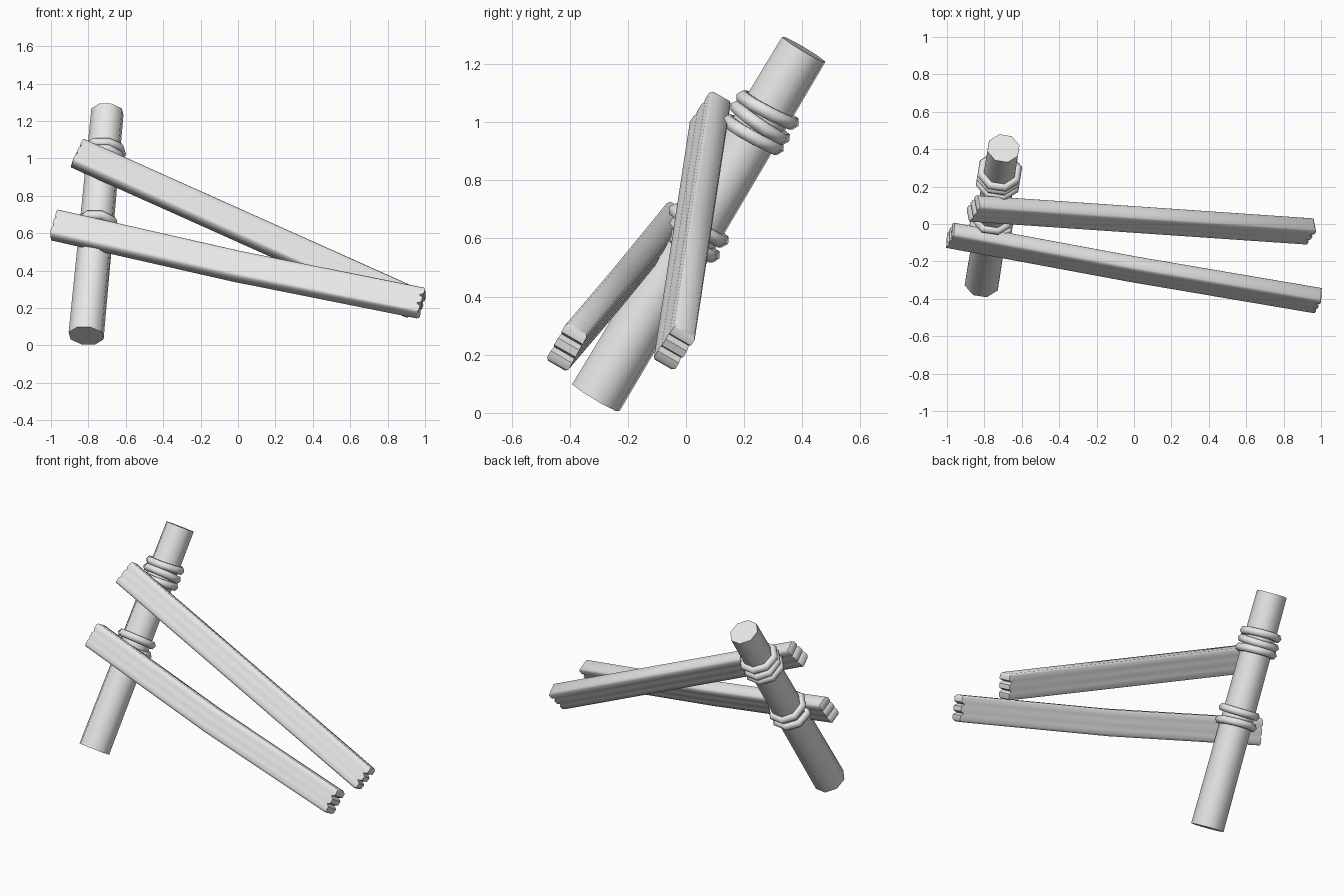
import bpy, bmesh, math
from mathutils import Vector, Matrix

cube = bpy.data.objects.get("Cube")
if cube:
    bpy.data.objects.remove(cube, do_unlink=True)

grey = bpy.data.materials.new("pale_grey")
grey.use_nodes = True
grey.diffuse_color = (0.8, 0.8, 0.8, 1)
grey.node_tree.nodes["Principled BSDF"].inputs["Base Color"].default_value = (0.8, 0.8, 0.8, 1)


def finish(name, bm, angle=50):
    bmesh.ops.recalc_face_normals(bm, faces=bm.faces)
    mesh = bpy.data.meshes.new(name)
    bm.to_mesh(mesh)
    bm.free()
    mesh.materials.append(grey)
    ob = bpy.data.objects.new(name, mesh)
    bpy.context.collection.objects.link(ob)
    bpy.ops.object.select_all(action='DESELECT')
    ob.select_set(True)
    bpy.context.view_layer.objects.active = ob
    bpy.ops.object.shade_smooth_by_angle(angle=math.radians(angle))
    return ob


# Leaning post
foot, head = Vector((-0.812, -0.31, 0.052)), Vector((-0.698, 0.405, 1.25))
axis = (head - foot).normalized()
turn = axis.to_track_quat('Z', 'Y').to_matrix().to_4x4()
bm = bmesh.new()
bmesh.ops.create_cone(bm, cap_ends=True, segments=8, radius1=0.097, radius2=0.089,
                      depth=(head - foot).length,
                      matrix=Matrix.Translation((foot + head) / 2) @ turn
                      @ Matrix.Rotation(math.pi / 8, 4, 'Z'))
finish("post", bm)


# Rope rings wound round the post
def rope_ring(name, along, tilt, major=0.099, minor=0.025, sides=8, tube=6):
    bm = bmesh.new()
    place = (Matrix.Translation(foot.lerp(head, along)) @ turn
             @ Matrix.Rotation(math.radians(tilt), 4, 'X')
             @ Matrix.Rotation(math.pi / 8, 4, 'Z'))
    rows = []
    for i in range(sides):
        a = math.tau * i / sides
        row = []
        for j in range(tube):
            b = math.tau * j / tube
            r = major + minor * math.cos(b)
            row.append(bm.verts.new(place @ Vector((r * math.cos(a), r * math.sin(a),
                                                    minor * math.sin(b)))))
        rows.append(row)
    for i in range(sides):
        for j in range(tube):
            p, q, k = rows[i], rows[(i + 1) % sides], (j + 1) % tube
            bm.faces.new((p[j], q[j], q[k], p[k]))
    finish(name, bm, 70)


for n, (along, tilt) in enumerate([(0.826, -3), (0.79, 4), (0.755, -2)]):
    rope_ring(f"upper_rope_{n + 1}", along, tilt)
for n, (along, tilt) in enumerate([(0.495, 3), (0.445, -3)]):
    rope_ring(f"lower_rope_{n + 1}", along, tilt)


# Split rails: a plank whose broken ends have three rounded lobes
def rail(name, start, end, sag, height=0.155, thick=0.085):
    start, end = Vector(start), Vector(end)
    run = (end - start).normalized()
    up = Vector((0, 0.5, 0.866))
    up = (up - run * up.dot(run)).normalized()
    side = run.cross(up)
    # stations across the height: (position, end inset, half thickness share)
    lobes = [(-0.5, 0.5, 0.8), (-0.42, 0, 1), (-0.25, 0, 1), (-0.17, 1, 0.95),
             (-0.09, 0, 1), (0.09, 0, 1), (0.17, 1, 0.95), (0.25, 0, 1),
             (0.42, 0, 1), (0.5, 0.5, 0.8)]
    rings = []
    bm = bmesh.new()
    for t in (0, 0.5, 1):
        centre = start.lerp(end, t) - up * sag * (1 - abs(2 * t - 1))
        depth = (0.008, 0, -0.022)[int(t * 2)]
        ring = []
        for s, row in ((1, lobes), (-1, lobes[::-1])):
            for h, inset, w in row:
                ring.append(bm.verts.new(centre + up * h * height
                                         + side * s * w * thick / 2 + run * depth * inset))
        rings.append(ring)
    count = len(rings[0])
    for a, b in zip(rings, rings[1:]):
        for i in range(count):
            k = (i + 1) % count
            bm.faces.new((a[i], a[k], b[k], b[i]))
    for ring in (rings[0], rings[-1]):
        for i in range(len(lobes) - 1):
            bm.faces.new((ring[i], ring[i + 1], ring[count - 2 - i], ring[count - 1 - i]))
    finish(name, bm, 60)


rail("upper_rail", (-0.862, 0.083, 1.03), (0.942, -0.04, 0.222), 0)
rail("lower_rail", (-0.985, -0.06, 0.645), (0.985, -0.41, 0.225), 0.015)
